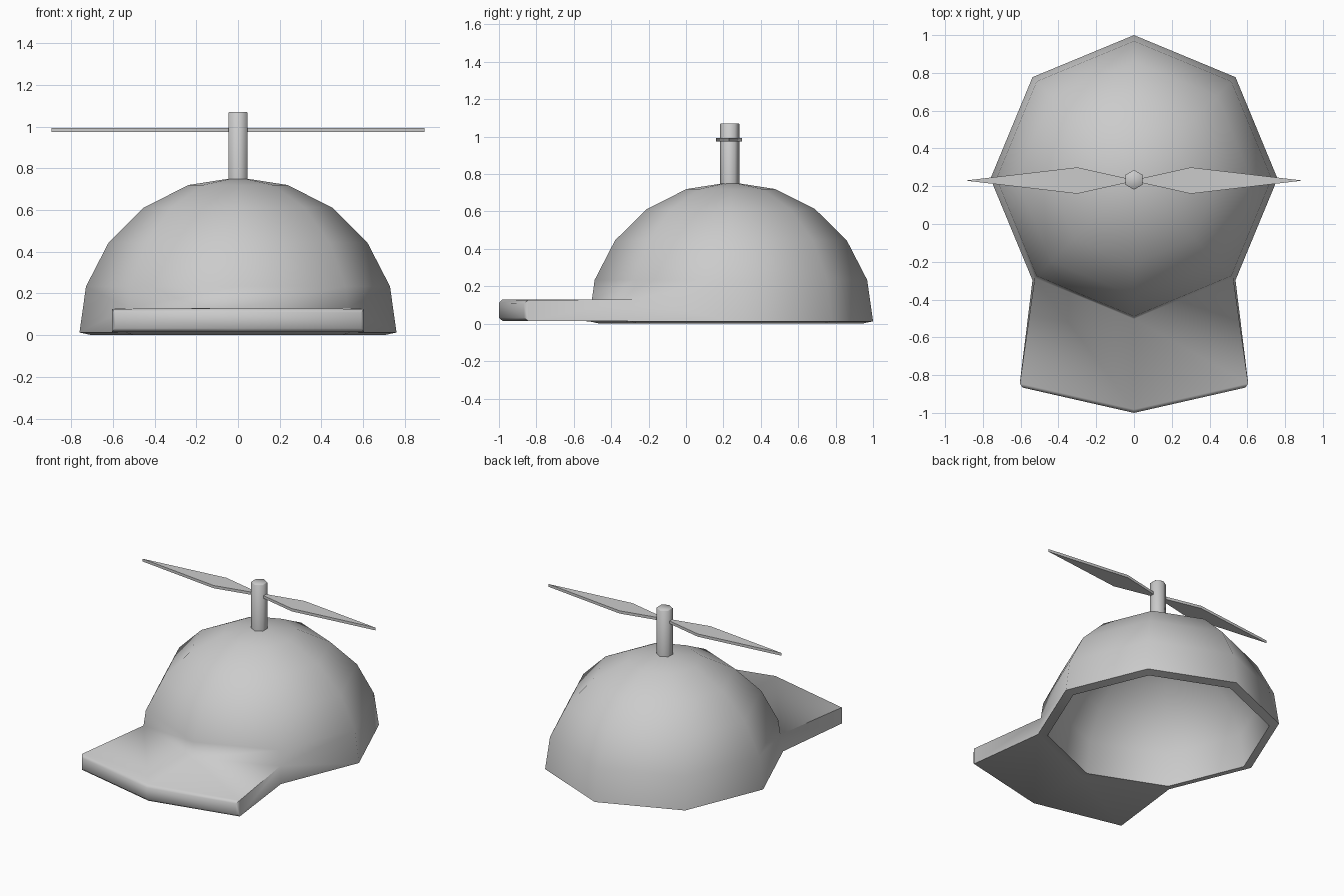
import bpy, bmesh, math

if "Cube" in bpy.data.objects:
    bpy.data.objects.remove(bpy.data.objects["Cube"])

CY = 0.24          # y of the crown axis
SIDES = 8


def finish(bm, name, angle):
    bmesh.ops.recalc_face_normals(bm, faces=bm.faces[:])
    mesh = bpy.data.meshes.new(name)
    bm.to_mesh(mesh)
    bm.free()
    ob = bpy.data.objects.new(name, mesh)
    bpy.context.collection.objects.link(ob)
    bpy.ops.object.select_all(action='DESELECT')
    ob.select_set(True)
    bpy.context.view_layer.objects.active = ob
    bpy.ops.object.shade_smooth_by_angle(angle=math.radians(angle))
    return ob


def ring_point(k, r, z):
    # index 0 is the front corner
    a = math.tau * k / SIDES - math.pi / 2
    return (r * math.cos(a), CY + r * math.sin(a), z)


def dome_rings(bm, radius, base_r, base_z, height):
    rings = []
    for i in range(5):
        t = math.radians(18 * i)
        r, z = (radius * math.cos(t), height * math.sin(t)) if i else (base_r, base_z)
        rings.append([bm.verts.new(ring_point(k, r, z)) for k in range(SIDES)])
    top = bm.verts.new((0, CY, height))
    return rings, top


def bridge(bm, low, high, skip=()):
    for k in range(SIDES):
        if k not in skip:
            n = (k + 1) % SIDES
            bm.faces.new((low[k], low[n], high[n], high[k]))


# cap: hollow eight-sided crown with the brim drawn out of its front
bm = bmesh.new()
outer, outer_top = dome_rings(bm, 0.766, 0.76, 0.013, 0.757)
inner, inner_top = dome_rings(bm, 0.706, 0.70, 0.0, 0.697)
for rings, top in ((outer, outer_top), (inner, inner_top)):
    for i in range(1, 4):
        bridge(bm, rings[i], rings[i + 1])
    for k in range(SIDES):
        bm.faces.new((rings[4][k], rings[4][(k + 1) % SIDES], top))
bridge(bm, inner[0], inner[1])
bridge(bm, inner[0], outer[0])
bridge(bm, outer[0], outer[1], skip=(6, 7, 0, 1))

# brim: joins the crown at mid, ends in a thick front edge
base, ring1 = outer[0], outer[1]
mid = {k: bm.verts.new(ring_point(k, 0.743, 0.13)) for k in (7, 0, 1)}
plan = {7: (-0.607, -0.862), 0: (0, -1.0), 1: (0.607, -0.862)}
tip_top = {k: bm.verts.new((*p, 0.13 if k == 0 else 0.126)) for k, p in plan.items()}
tip_low = {k: bm.verts.new((*p, 0.015)) for k, p in plan.items()}
for a, b in ((7, 0), (0, 1)):
    bm.faces.new((mid[a], mid[b], ring1[b], ring1[a]))
    bm.faces.new((mid[a], tip_top[a], tip_top[b], mid[b]))
    bm.faces.new((tip_top[a], tip_low[a], tip_low[b], tip_top[b]))
    bm.faces.new((tip_low[a], base[a], base[b], tip_low[b]))
for a, b in ((1, 2), (7, 6)):
    bm.faces.new((mid[a], base[b], ring1[b], ring1[a]))
    bm.faces.new((mid[a], base[a], base[b]))
    bm.faces.new((mid[a], base[a], tip_low[a], tip_top[a]))
front = set(tip_top.values()) | set(tip_low.values())
centre = {tip_top[0], tip_low[0]}
edges = [e for e in bm.edges if set(e.verts) <= front and set(e.verts) != centre]
bmesh.ops.bevel(bm, geom=edges, offset=0.018, segments=1, affect='EDGES', profile=0.5)
cap = finish(bm, "cap", 55)
# keep the join of brim and crown soft
for e in cap.data.edges:
    if all(abs(cap.data.vertices[i].co.z - 0.13) < 1e-4 and
           cap.data.vertices[i].co.y > -0.6 for i in e.vertices):
        e.use_edge_sharp = False

# post: six-sided rod on top of the crown
bm = bmesh.new()
levels = []
for r, z in ((0.052, 0.735), (0.052, 1.066), (0.048, 1.07)):
    levels.append([bm.verts.new((r * math.sin(math.tau * k / 6),
                                 0.234 + r * math.cos(math.tau * k / 6), z)) for k in range(6)])
for lo, hi in zip(levels, levels[1:]):
    for k in range(6):
        n = (k + 1) % 6
        bm.faces.new((lo[k], lo[n], hi[n], hi[k]))
bm.faces.new(levels[0])
bm.faces.new(levels[-1])
finish(bm, "propeller_post", 65)

# blades: thin flat kites, one per side
bm = bmesh.new()
for s in (-1, 1):
    outline = [(0.03, -0.01), (0.3, -0.07), (0.893, 0), (0.3, 0.07), (0.03, 0.01)]
    lo, hi = ([bm.verts.new((s * x, 0.23 + y, z)) for x, y in outline] for z in (0.973, 0.992))
    bm.faces.new(lo)
    bm.faces.new(hi)
    for k in range(5):
        n = (k + 1) % 5
        bm.faces.new((lo[k], lo[n], hi[n], hi[k]))
finish(bm, "propeller_blades", 30)
